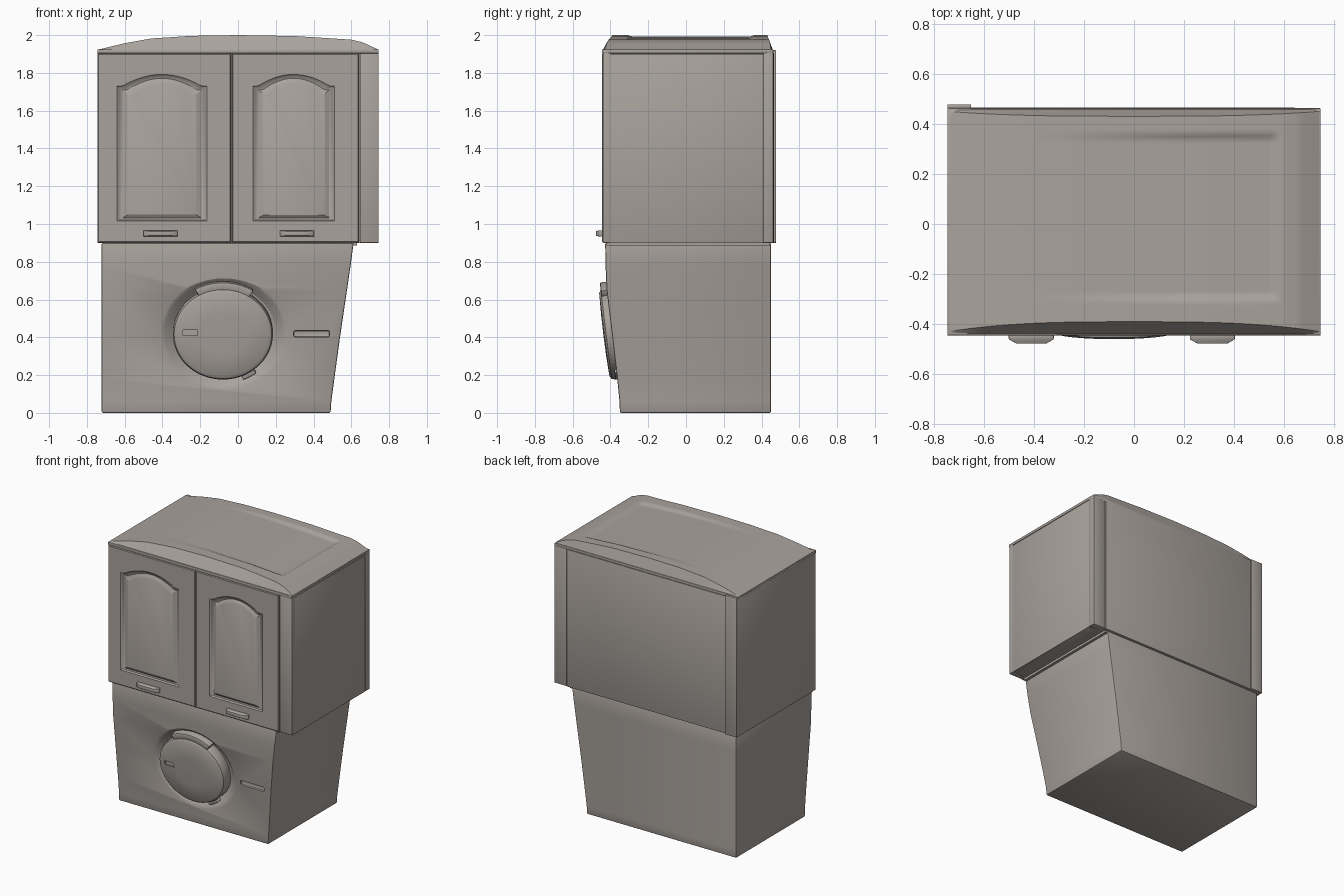
import bpy, bmesh, math
from mathutils import Matrix

if "Cube" in bpy.data.objects:
    bpy.data.objects.remove(bpy.data.objects["Cube"])

mat = bpy.data.materials.new("warm grey")
mat.diffuse_color = (0.40, 0.365, 0.337, 1)
mat.use_nodes = True
mat.node_tree.nodes["Principled BSDF"].inputs["Base Color"].default_value = mat.diffuse_color


def make(name, bm):
    bmesh.ops.recalc_face_normals(bm, faces=bm.faces)
    me = bpy.data.meshes.new(name)
    bm.to_mesh(me)
    bm.free()
    me.materials.append(mat)
    ob = bpy.data.objects.new(name, me)
    bpy.context.collection.objects.link(ob)
    return ob


def apply(ob, kind, **props):
    m = ob.modifiers.new(kind, kind)
    for k, v in props.items():
        setattr(m, k, v)
    bpy.context.view_layer.objects.active = ob
    bpy.ops.object.modifier_apply(modifier=m.name)


def bevel(ob, w, seg=2):
    apply(ob, 'BEVEL', width=w, segments=seg, limit_method='ANGLE')


def cut(ob, cutter):
    apply(ob, 'BOOLEAN', operation='DIFFERENCE', object=cutter, solver='EXACT')
    bpy.data.objects.remove(cutter)


def box(name, x0, x1, y0, y1, z0, z1, w=0):
    bm = bmesh.new()
    bmesh.ops.create_cube(bm, size=1)
    for v in bm.verts:
        v.co = ((x0 + x1) / 2 + v.co.x * (x1 - x0), (y0 + y1) / 2 + v.co.y * (y1 - y0),
                (z0 + z1) / 2 + v.co.z * (z1 - z0))
    ob = make(name, bm)
    if w:
        bevel(ob, w)
    return ob


def loft(name, loops):
    """Skin matching closed loops and cap both ends."""
    bm = bmesh.new()
    rings = [[bm.verts.new(p) for p in lp] for lp in loops]
    n = len(rings[0])
    for a, b in zip(rings, rings[1:]):
        for i in range(n):
            bm.faces.new((a[i], a[(i + 1) % n], b[(i + 1) % n], b[i]))
    bm.faces.new(rings[0])
    bm.faces.new(rings[-1])
    return make(name, bm)


def lathe(name, prof, n=64):
    return loft(name, [[(r * math.cos(2 * math.pi * i / n), r * math.sin(2 * math.pi * i / n), z)
                        for i in range(n)] for r, z in prof])


def on_slope(ob, x, y, z, sy=1.0):
    """Place a part made in the xy plane on the leaning front."""
    ob.data.transform(Matrix.Translation((x, y, z)) @ Matrix.Rotation(math.radians(97), 4, 'X')
                      @ Matrix.Diagonal((1, sy, 1, 1)))
    return ob


def arc_block(name, r0, r1, a0, a1, z0, z1, n=16):
    loops = []
    for i in range(n + 1):
        a = math.radians(a0 + (a1 - a0) * i / n)
        loops.append([(r * math.cos(a), r * math.sin(a), z)
                      for r, z in ((r0, z0), (r1, z0), (r1, z1), (r0, z1))])
    return loft(name, loops)


# Lower machine body: leaning front, flared right side
levels = [(0, .49, -.35), (.06, .494, -.352), (.18, .51, -.364), (.4, .54, -.39),
          (.65, .577, -.42), (.78, .596, -.426), (.9, .612, -.428)]
body = loft("machine_body", [[(-.722, yf, z), (xr, yf, z), (xr, .45, z), (-.722, .45, z)]
                             for z, xr, yf in levels])
bevel(body, .008)
cut(body, on_slope(lathe("recess_cutter", [(.2, -.045), (.27, -.042), (.285, -.032), (.315, -.008),
                                           (.345, .006), (.37, .06)]), -.075, -.393, .425, .9))
cut(body, box("slot_cutter", .295, .485, -.45, -.375, .402, .436, .008))

# Round machine door with grip slot, latch and hinge tab
door = on_slope(lathe("round_door", [(.255, -.06), (.265, -.04), (.265, .012), (.258, .03), (.24, .04),
                                     (.12, .044), (.01, .045)]), -.08, -.393, .42, .92)
cut(door, box("grip_cutter", -.29, -.215, -.47, -.422, .41, .44))
for name, a0, a1, r1, h in (("door_latch", 57, 120, .3, .03), ("hinge_tab", -68, -52, .288, .01)):
    ob = on_slope(arc_block(name, .25, r1, a0, a1, -.06, h), -.08, -.393, .42, .92)
    bevel(ob, .008)

# Upper cabinet carcass, side panels, back strip and top trim
box("cabinet_carcass", -.738, .735, -.412, .455, .902, 1.91)
box("right_front_strip", .645, .745, -.437, -.40, .90, 1.905, .003)
box("right_side_panel", .70, .745, -.41, .41, .90, 1.90, .002)
box("right_back_strip", .645, .745, .41, .462, .90, 1.905, .003)
box("left_side_panel", -.745, -.70, -.41, .462, .90, 1.905, .002)
box("back_panel", -.74, .64, .44, .465, .90, 1.905, .002)
box("back_left_strip", -.745, -.65, .455, .477, .90, 1.92, .003)
box("cabinet_neck", -.715, .63, -.42, .445, .885, .905)
box("top_trim", -.745, .745, -.445, .462, 1.903, 1.924, .004)


# Cabinet doors with routed arched panels
def cabinet_door(name, x0, x1, px0, px1, inner):
    n = 24

    def outline(a, b, z0, zs, rise, y):
        pts = [(a, y, z0), (b, y, z0)]
        for i in range(n + 1):
            s = 1 - 2 * i / n
            arch = max(0, 1 - (s / .88) ** 2)
            pts.append(((a + b) / 2 + s * (b - a) / 2, y, zs + rise * arch))
        return pts

    def panel(inset, y):
        return outline(px0 + inset, px1 - inset, 1.015 + inset * .6, 1.73 - inset * .75, .062, y)

    loft(name, [outline(x0, x1, .902, 1.902, 0, -.405), outline(x0, x1, .902, 1.902, 0, -.441),
                outline(x0 + .005, x1 - .005, .907, 1.897, 0, -.446),
                panel(0, -.446), panel(.012, -.436), panel(.028, -.432),
                panel(inner - .008, -.441), panel(inner, -.444)])


cabinet_door("left_cabinet_door", -.743, -.037, -.64, -.165, .06)
cabinet_door("right_cabinet_door", -.031, .64, .08, .51, .055)
for name, cx in (("left_handle", -.41), ("right_handle", .313)):
    w = .09
    ob = loft(name, [[(cx - k, y, .95 - h), (cx + k, y, .95 - h), (cx + k, y, .95 + h), (cx - k, y, .95 + h)]
                     for y, k, h in ((-.44, w, .016), (-.46, w, .016), (-.477, w - .03, .012))])
    bevel(ob, .003)


# Domed cabinet top with a shallow sunken area to the right
def step(a, b, t):
    t = min(1, max(0, (t - a) / (b - a)))
    return t * t * (3 - 2 * t)


def dome(x):
    keys = [(-.745, 1.922), (-.6, 1.957), (-.46, 1.982), (-.25, 1.996), (0, 2.0), (.3, 1.995),
            (.6, 1.976), (.66, 1.962), (.745, 1.922)]
    for (a, za), (b, zb) in zip(keys, keys[1:]):
        if x <= b:
            return za + (zb - za) * (x - a) / (b - a)
    return keys[-1][1]


bm = bmesh.new()
rows = []
NX, NY = 100, 60
for i in range(NX + 1):
    x = -.745 + 1.49 * i / NX
    bulge = 1 - (abs(x) / .745) ** 3
    yf, yb = -.43 + .04 * bulge, .45 - .02 * bulge
    row = [(x, -.442, 1.918)]
    for j in range(NY + 1):
        y = yf + (yb - yf) * j / NY
        sink = .014 * step(-.5, .35, x) * (1 - step(.555, .58, x))
        sink *= step(-.31, -.28, y) * (1 - step(.335, .365, y))
        row.append((x, y, dome(x) - sink))
    row.append((x, .46, 1.918))
    rows.append([bm.verts.new(p) for p in row])
for a, b in zip(rows, rows[1:]):
    for j in range(len(a) - 1):
        bm.faces.new((a[j], b[j], b[j + 1], a[j + 1]))
    bm.faces.new((a[0], a[-1], b[-1], b[0]))
for end in (rows[0], rows[-1]):
    bm.faces.new(end)
make("domed_top", bm)

# Smooth shading that keeps the sharp edges
bpy.ops.object.select_all(action='DESELECT')
for ob in bpy.context.scene.objects:
    ob.select_set(True)
    bpy.context.view_layer.objects.active = ob
bpy.ops.object.shade_smooth_by_angle(angle=math.radians(30))
